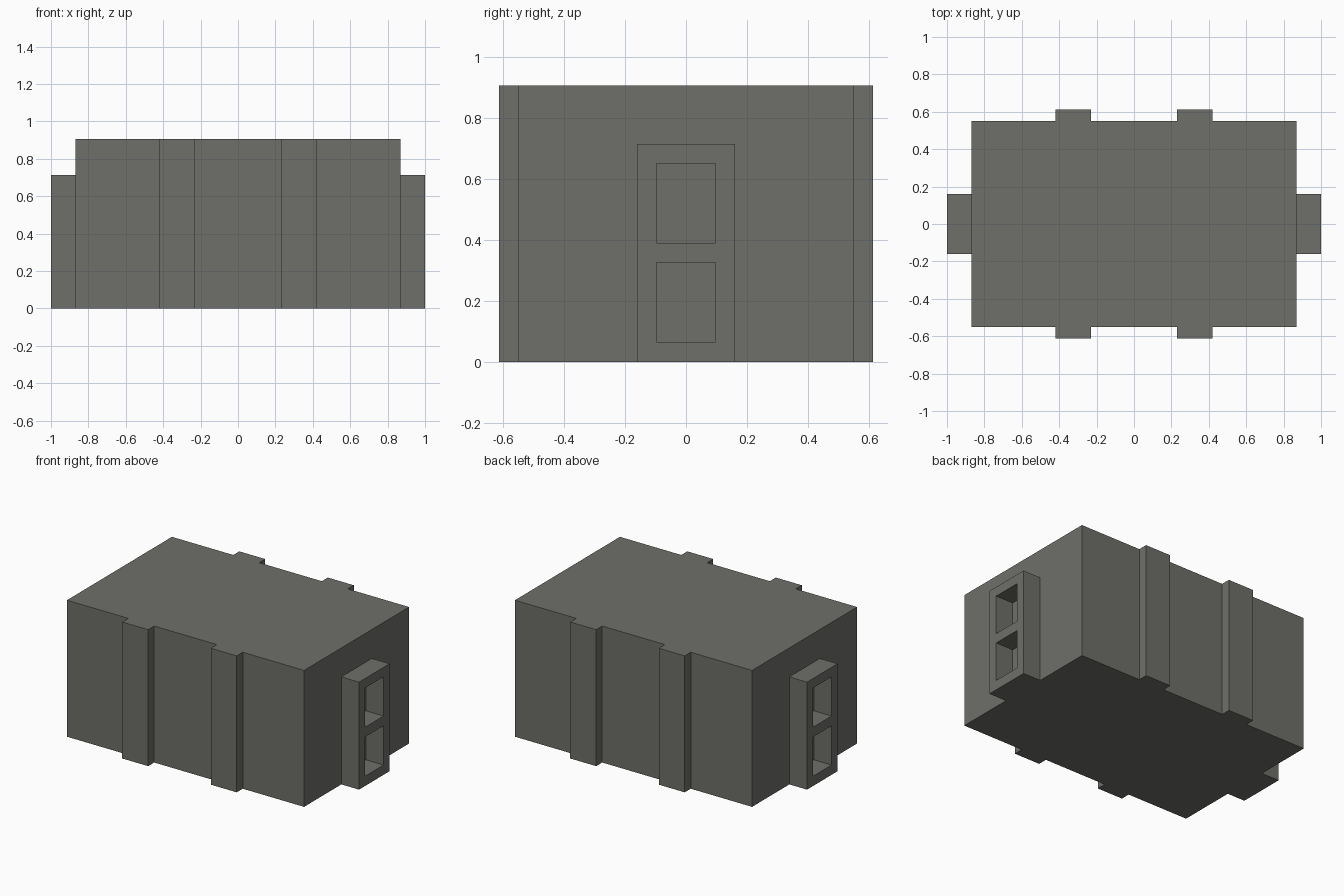
import bpy
import bmesh

cube = bpy.data.objects.get("Cube")
if cube:
    bpy.data.objects.remove(cube, do_unlink=True)

HALF_X, HALF_Y, HEIGHT = 0.87, 0.55, 0.905
RIB_IN, RIB_OUT, RIB_Y = 0.23, 0.42, 0.613

# One warm grey for the whole crate
grey = bpy.data.materials.new("warm_grey")
colour = (0.158, 0.159, 0.144, 1)
grey.use_nodes = True
grey.diffuse_color = colour
shader = grey.node_tree.nodes["Principled BSDF"]
shader.inputs["Base Color"].default_value = colour
shader.inputs["Roughness"].default_value = 0.8


def extruded(name, faces, offset):
    """Solid made by pushing a flat set of polygons along an offset."""
    bm = bmesh.new()
    for points in faces:
        bm.faces.new([bm.verts.new(p) for p in points])
    bmesh.ops.remove_doubles(bm, verts=bm.verts, dist=0.0001)
    result = bmesh.ops.extrude_face_region(bm, geom=bm.faces[:], use_keep_orig=True)
    moved = [g for g in result["geom"] if isinstance(g, bmesh.types.BMVert)]
    bmesh.ops.translate(bm, verts=moved, vec=offset)
    bmesh.ops.recalc_face_normals(bm, faces=bm.faces)
    bmesh.ops.dissolve_limit(bm, angle_limit=0.01, verts=bm.verts, edges=bm.edges)
    mesh = bpy.data.meshes.new(name)
    bm.to_mesh(mesh)
    bm.free()
    mesh.materials.append(grey)
    obj = bpy.data.objects.new(name, mesh)
    bpy.context.collection.objects.link(obj)
    return obj


# Body: box outline with two ribs on the front and two on the back
front = [(-HALF_X, -HALF_Y)]
for a, b in ((-RIB_OUT, -RIB_IN), (RIB_IN, RIB_OUT)):
    front += [(a, -HALF_Y), (a, -RIB_Y), (b, -RIB_Y), (b, -HALF_Y)]
front.append((HALF_X, -HALF_Y))
outline = front + [(-x, -y) for x, y in front]
extruded("crate_body", [[(x, y, 0) for x, y in outline]], (0, 0, HEIGHT))

# End handles: upright frames with two openings that reach the body wall
y_cuts = (-0.16, -0.097, 0.097, 0.16)
z_cuts = (0, 0.065, 0.325, 0.39, 0.65, 0.713)
for side, name in ((1, "left_handle"), (-1, "right_handle")):
    x = side * HALF_X
    cells = []
    for i, (y0, y1) in enumerate(zip(y_cuts, y_cuts[1:])):
        for j, (z0, z1) in enumerate(zip(z_cuts, z_cuts[1:])):
            if i == 1 and j in (1, 3):
                continue
            cells.append([(x, y0, z0), (x, y1, z0), (x, y1, z1), (x, y0, z1)])
    extruded(name, cells, (side * (1 - HALF_X), 0, 0))
